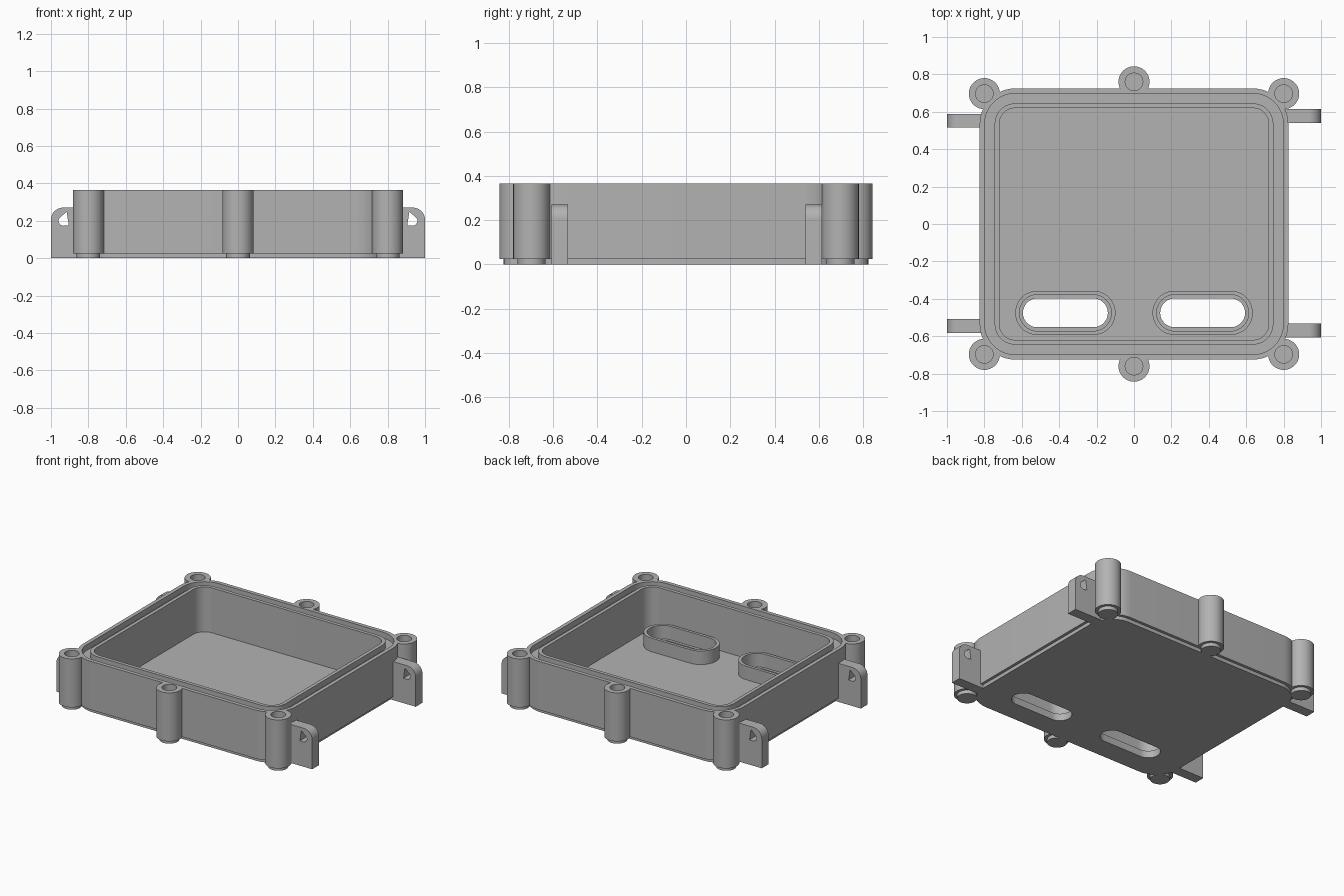
import bpy
import bmesh
import math
from mathutils import Vector

cube = bpy.data.objects.get("Cube")
if cube:
    bpy.data.objects.remove(cube, do_unlink=True)

grey = bpy.data.materials.new("plain grey")
grey.use_nodes = True
GREY = (0.45, 0.45, 0.45, 1)
grey.diffuse_color = GREY
grey.node_tree.nodes["Principled BSDF"].inputs["Base Color"].default_value = GREY


def rounded(cx, cy, hx, hy, r, seg=12):
    """Outline of a rounded rectangle; a slot or circle when r reaches a half size."""
    pts = []
    for k, (sx, sy) in enumerate([(1, 1), (-1, 1), (-1, -1), (1, -1)]):
        for i in range(seg + 1):
            a = (k + i / seg) * math.pi / 2
            p = Vector((cx + sx * (hx - r) + r * math.cos(a),
                        cy + sy * (hy - r) + r * math.sin(a)))
            if not pts or min((p - pts[-1]).length, (p - pts[0]).length) > 1e-5:
                pts.append(p)
    return pts


def circle(cx, cy, r):
    return rounded(cx, cy, r, r, r)


def prism(name, pts, lo, hi, along_y=False):
    """Extrude an outline along z, or an x-z outline along y."""
    bm = bmesh.new()
    place = (lambda p, w: (p[0], w, p[1])) if along_y else (lambda p, w: (p[0], p[1], w))
    face = bm.faces.new([bm.verts.new(place(p, lo)) for p in pts])
    out = bmesh.ops.extrude_face_region(bm, geom=[face])
    step = Vector(place((0, 0), hi - lo))
    bmesh.ops.translate(bm, vec=step, verts=[v for v in out["geom"] if isinstance(v, bmesh.types.BMVert)])
    bmesh.ops.recalc_face_normals(bm, faces=bm.faces)
    mesh = bpy.data.meshes.new(name)
    bm.to_mesh(mesh)
    bm.free()
    mesh.materials.append(grey)
    ob = bpy.data.objects.new(name, mesh)
    bpy.context.collection.objects.link(ob)
    return ob


def activate(ob):
    bpy.ops.object.select_all(action='DESELECT')
    ob.select_set(True)
    bpy.context.view_layer.objects.active = ob


def combine(ob, other, operation):
    activate(ob)
    mod = ob.modifiers.new("combine", 'BOOLEAN')
    mod.operation, mod.solver, mod.object = operation, 'EXACT', other
    bpy.ops.object.modifier_apply(modifier=mod.name)
    bpy.data.objects.remove(other, do_unlink=True)


def cut(ob, pts, lo, hi, along_y=False):
    combine(ob, prism("cutter", pts, lo, hi, along_y), 'DIFFERENCE')


def smooth(ob):
    activate(ob)
    bpy.ops.object.shade_smooth_by_angle(angle=math.radians(30))


HX, HY, R = 0.825, 0.725, 0.19
TOP, STEP, FLOOR = 0.365, 0.025, 0.05
BOSSES = [(sx * 0.8, sy * 0.697) for sx in (-1, 1) for sy in (-1, 1)] + [(0, 0.76), (0, -0.76)]


def ring(inset):
    return rounded(0, 0, HX - inset, HY - inset, R - inset)


# Walls with screw bosses, standing on a slightly smaller foot
body = prism("enclosure_body", ring(0), STEP, TOP)
foot = prism("foot", ring(0.02), 0, 0.04)
for x, y in BOSSES:
    combine(body, prism("boss", circle(x, y, 0.083), STEP, TOP), 'UNION')
    combine(foot, prism("boss_foot", circle(x, y, 0.063), 0, 0.04), 'UNION')
combine(body, foot, 'UNION')

# Seal groove, cavity and screw holes
groove = prism("groove", ring(0.027), TOP - 0.04, TOP + 0.1)
cut(groove, ring(0.08), 0, 1)
combine(body, groove, 'DIFFERENCE')
cut(body, ring(0.105), FLOOR, TOP + 0.1)
for x, y in BOSSES:
    cut(body, circle(x, y, 0.047), 0.06, TOP + 0.1)

# Slots through the floor, each with a raised collar
for side, sx in (("left", 1), ("right", -1)):
    cx, cy = sx * 0.367, -0.475
    cut(body, rounded(cx, cy, 0.227, 0.077, 0.077), -0.1, 0.2)
    collar = prism(side + "_slot_collar", rounded(cx, cy, 0.268, 0.118, 0.118), FLOOR - 0.005, 0.145)
    cut(collar, rounded(cx, cy, 0.246, 0.097, 0.097), 0, 1)
    smooth(collar)
smooth(body)

# Side mounting tabs with a rounded outer corner and a drop-shaped hole
arc = [(0.935 + 0.065 * math.cos(a), 0.205 + 0.065 * math.sin(a))
       for a in (i * math.pi / 24 for i in range(13))]
tab_outline = [(0.79, 0), (1, 0)] + arc + [(0.79, 0.27)]
drop = [(0.932 + 0.027 * math.cos(a), 0.2 + 0.027 * math.sin(a))
        for a in (-math.pi / 2 + i * math.pi / 18 for i in range(13))]
drop += [(0.916, 0.248), (0.905, 0.175)]

for side, sx, y_front, y_back in (("left", 1, -0.57, 0.577), ("right", -1, -0.545, 0.552)):
    for end, y in (("front", y_front), ("back", y_back)):
        tab = prism(f"{side}_{end}_tab", [(sx * x, z) for x, z in tab_outline], y - 0.037, y + 0.037, True)
        cut(tab, [(sx * x, z) for x, z in drop], y - 0.1, y + 0.1, True)
        smooth(tab)
